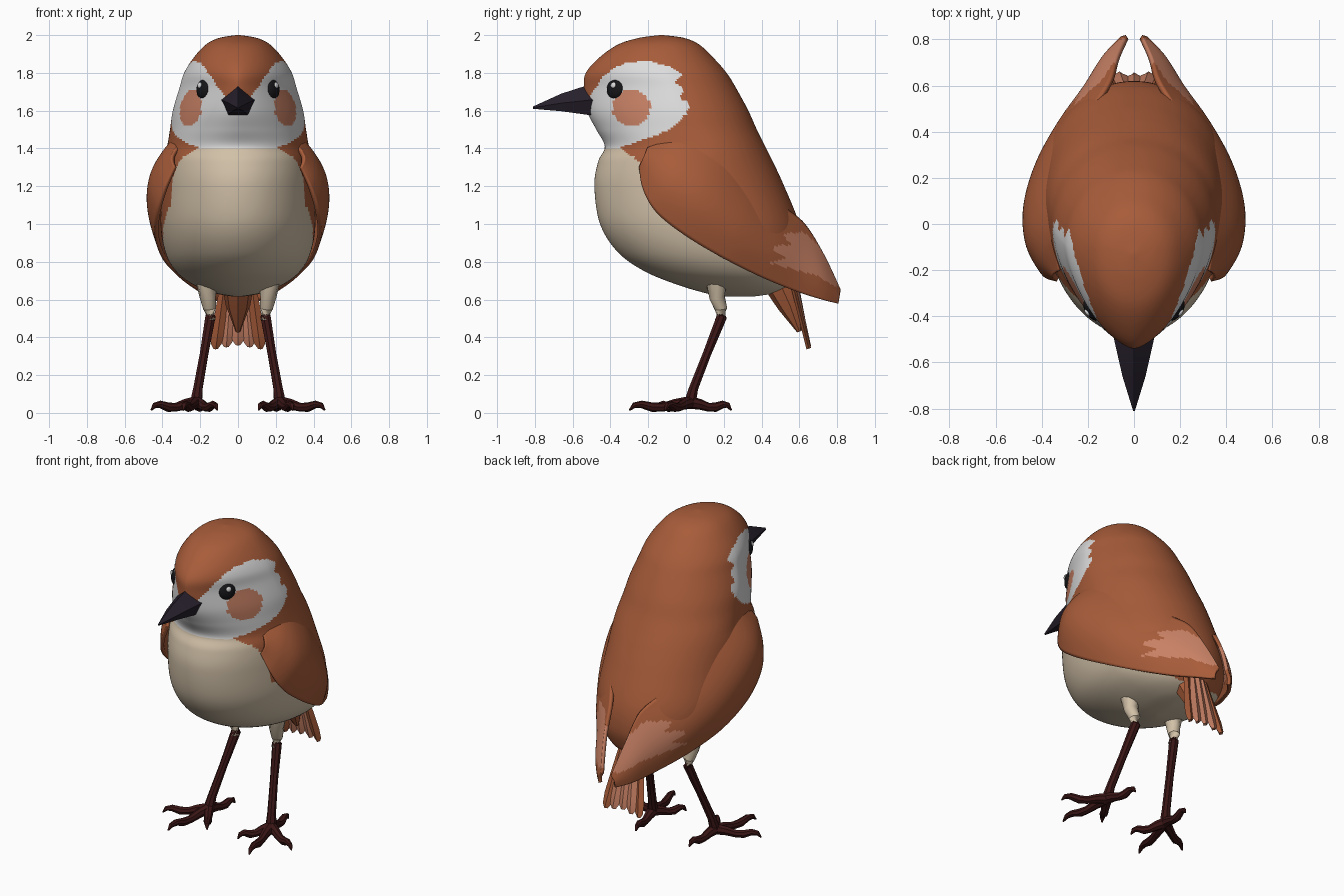
import bpy, bmesh, math
from mathutils import Vector

if "Cube" in bpy.data.objects:
    bpy.data.objects.remove(bpy.data.objects["Cube"])


def material(name, rgb):
    m = bpy.data.materials.new(name)
    m.diffuse_color = (*rgb, 1)
    m.use_nodes = True
    m.node_tree.nodes["Principled BSDF"].inputs["Base Color"].default_value = m.diffuse_color
    return m


BROWN = material("chestnut brown", (0.39, 0.107, 0.042))
SALMON = material("salmon", (0.58, 0.22, 0.13))
CREAM = material("cream", (0.64, 0.53, 0.39))
WHITE = material("pale grey white", (0.72, 0.72, 0.72))
BEAK = material("beak charcoal", (0.021, 0.015, 0.026))
LEG = material("dark maroon", (0.045, 0.008, 0.008))
BLACK = material("eye black", (0.008, 0.008, 0.01))


def finish(name, bm, mats, rule=None, mirror=False, angle=40, thick=0):
    """Turn a bmesh into an object; rule(face centre) picks the material."""
    bmesh.ops.recalc_face_normals(bm, faces=bm.faces)
    for f in bm.faces:
        f.material_index = rule(f.calc_center_median()) if rule else 0
    me = bpy.data.meshes.new(name)
    bm.to_mesh(me)
    bm.free()
    for m in mats:
        me.materials.append(m)
    ob = bpy.data.objects.new(name, me)
    bpy.context.collection.objects.link(ob)
    bpy.ops.object.select_all(action='DESELECT')
    ob.select_set(True)
    bpy.context.view_layer.objects.active = ob
    bpy.ops.object.shade_smooth_by_angle(angle=math.radians(angle))
    if thick:
        mod = ob.modifiers.new("thickness", 'SOLIDIFY')
        mod.thickness, mod.offset = thick, 0
    if mirror:
        ob.modifiers.new("mirror", 'MIRROR')
    return ob


def loft(rings, closed=True, caps=True):
    """Skin a list of equal-length point rings."""
    bm = bmesh.new()
    vs = [[bm.verts.new(p) for p in r] for r in rings]
    n = len(vs[0])
    for a, b in zip(vs, vs[1:]):
        for i in range(n if closed else n - 1):
            j = (i + 1) % n
            bm.faces.new((a[i], a[j], b[j], b[i]))
    if caps and closed:
        bm.faces.new(vs[0])
        bm.faces.new(vs[-1])
    return bm


def tube(points, radii, sides=8):
    pts = [Vector(p) for p in points]
    rings = []
    for i, p in enumerate(pts):
        d = pts[min(i + 1, len(pts) - 1)] - pts[max(i - 1, 0)]
        q = d.to_track_quat('Z', 'Y')
        rings.append([p + q @ Vector((math.cos(t), math.sin(t), 0)) * radii[i]
                      for t in (2 * math.pi * k / sides for k in range(sides))])
    return loft(rings)


def spline(rows, steps):
    """Catmull-Rom through rows of numbers."""
    out = []
    for i in range(len(rows) - 1):
        p = [rows[max(0, min(len(rows) - 1, i + k))] for k in (-1, 0, 1, 2)]
        for s in range(steps):
            t = s / steps
            out.append([0.5 * (2 * b + (c - a) * t + (2 * a - 5 * b + 4 * c - d) * t * t
                               + (3 * b - a - 3 * c + d) * t ** 3) for a, b, c, d in zip(*p)])
    return out + [list(rows[-1])]


def inside(y, z, poly):
    hit = False
    for (y1, z1), (y2, z2) in zip(poly, poly[1:] + poly[:1]):
        if (z1 > z) != (z2 > z) and y < (y2 - y1) * (z - z1) / (z2 - z1) + y1:
            hit = not hit
    return hit


# Body and head: z, front y, back y, half width, front roundness
sections = [
    (2.0, -.14, -.12, .01, 2), (1.985, -.25, -.01, .10, 2), (1.95, -.36, .07, .17, 2),
    (1.88, -.46, .145, .235, 1.8), (1.8, -.53, .215, .285, 1.6), (1.72, -.54, .265, .31, 1.5),
    (1.6, -.525, .33, .345, 1.6), (1.5, -.475, .375, .36, 1.8), (1.41, -.43, .42, .375, 2),
    (1.33, -.465, .46, .39, 2), (1.2, -.485, .52, .40, 2), (1.0, -.455, .60, .41, 2),
    (.85, -.36, .62, .385, 2), (.75, -.22, .60, .33, 2), (.68, -.05, .56, .24, 2),
    (.635, .1, .47, .13, 2), (.615, .2, .35, .02, 2)]


def power(v, n):
    return math.copysign(abs(v) ** (2 / n), v)


rings = []
for z, yf, yb, w, n in spline(sections, 9):
    yc = yf + (yb - yf) * .58
    ring = []
    for k in range(160):
        c, s = math.cos(math.pi * k / 80), math.sin(math.pi * k / 80)
        e = n if c < 0 else 2
        ring.append((w * power(s, e), yc + (yb - yc if c > 0 else yc - yf) * power(c, e), z))
    rings.append(ring)

mask = [(-.7, 1.405), (-.35, 1.405), (-.2, 1.455), (-.08, 1.5), (0, 1.58), (.02, 1.64),
        (-.03, 1.66), (-.01, 1.72), (-.06, 1.75), (-.02, 1.79), (-.08, 1.83), (-.2, 1.865),
        (-.38, 1.845), (-.46, 1.78), (-.7, 1.74)]
belly = [(-.7, 1.405), (-.35, 1.405), (-.27, 1.35), (-.2, 1.25), (-.16, 1.1), (-.03, 1.0),
         (.12, .9), (.3, .8), (.5, .71), (.6, .6), (-.7, .5)]


def plumage(p):
    if ((p.y + .29) / .1) ** 2 + ((p.z - 1.615) / .095) ** 2 < 1:
        return 3                                   # cheek spot
    forehead = p.z > 1.64 and abs(p.x) < .06 + (p.z - 1.66) * .7
    if inside(p.y, p.z, mask) and not forehead:
        return 2
    return 1 if inside(p.y, p.z, belly) else 0


finish("body", loft(rings), [BROWN, CREAM, WHITE, SALMON], plumage)

# Wings: lower edge y z x, upper edge y z x, bulge
stations = [
    (-.24, 1.30, .33, -.20, 1.40, .32, .02), (-.22, 1.18, .385, -.05, 1.44, .34, .05),
    (-.15, 1.06, .42, .08, 1.42, .34, .08), (0, .94, .43, .22, 1.36, .31, .09),
    (.2, .82, .39, .36, 1.25, .24, .09), (.4, .72, .30, .5, 1.1, .17, .075),
    (.58, .645, .20, .62, 1.0, .10, .05), (.72, .60, .12, .72, .84, .07, .03),
    (.80, .58, .05, .81, .65, .03, .01)]
sheet = []
for ly, lz, lx, uy, uz, ux, b in spline(stations, 10):
    sheet.append([(lx + (ux - lx) * v + b * math.sin(math.pi * v),
                   ly + (uy - ly) * v, lz + (uz - lz) * v) for v in (k / 28 for k in range(29))])
patch = [(.43, .80), (.52, .82), (.44, .88), (.55, .89), (.5, .95), (.62, .95), (.72, .86),
         (.80, .70), (.79, .66), (.68, .73), (.56, .76)]
finish("wing", loft(sheet, closed=False), [BROWN, SALMON],
       lambda p: int(inside(p.y, p.z, patch)), mirror=True, thick=.022)


# Tail: fan of flat feathers and a covert underneath
def feather(name, base, tip, width, mat, mirror):
    base, tip = Vector(base), Vector(tip)
    rows = []
    for t, w in ((0, .6), (.35, .8), (.75, 1), (.93, .8), (1, .35)):
        c, h = base.lerp(tip, t), width * w / 2
        rows.append([c + Vector(o) for o in ((-h, 0, 0), (0, -.012, -.004), (h, 0, 0), (0, .012, .004))])
    finish(name, loft(rows), [mat], mirror=mirror)


feather("tail_feather_middle", (0, .58, .70), (0, .645, .36), .075, SALMON, False)
feather("tail_feather_inner", (.035, .575, .70), (.062, .65, .35), .075, SALMON, True)
feather("tail_feather_outer", (.07, .56, .70), (.118, .65, .34), .07, BROWN, True)
finish("tail_covert", tube([(0, .50, .68), (0, .55, .57), (0, .60, .43)], [.085, .065, .012]), [BROWN])

# Beak
beak = []
for y, top, side, mid, low, under in ((-.44, 1.745, .1, 1.66, .055, 1.575),
                                      (-.52, 1.735, .082, 1.655, .05, 1.578),
                                      (-.66, 1.69, .05, 1.64, .03, 1.597),
                                      (-.81, 1.622, .004, 1.616, .003, 1.61)):
    beak.append([(0, y, top), (side, y, mid), (low, y, under), (-low, y, under), (-side, y, mid)])
finish("beak", loft(beak), [BEAK], angle=25)


# Eyes
def ball(name, centre, radius, flat, mat):
    bm = bmesh.new()
    bmesh.ops.create_uvsphere(bm, u_segments=20, v_segments=12, radius=radius)
    q = Vector((.8, -.58, .12)).to_track_quat('Z', 'Y')
    for v in bm.verts:
        v.co = q @ Vector((v.co.x, v.co.y, v.co.z * flat)) + Vector(centre)
    finish(name, bm, [mat], mirror=True)


ball("eye", (.183, -.375, 1.715), .052, .5, BLACK)
ball("eye_highlight", (.203, -.385, 1.735), .016, .5, WHITE)

# Legs and feet
finish("thigh", tube([(.165, .16, .70), (.16, .165, .61), (.15, .185, .55), (.145, .18, .49)],
                     [.06, .042, .034, .028], 10), [CREAM], mirror=True)
finish("shank", tube([(.148, .19, .56), (.146, .19, .51), (.18, .11, .31), (.212, .04, .13), (.222, .02, .05)],
                     [.028, .029, .024, .026, .034]), [LEG], mirror=True)
for name, tip_x, tip_y in (("front_toe", .29, -.30), ("outer_toe", .46, -.11),
                           ("inner_toe", .11, -.16), ("back_toe", .19, .24)):
    path = [(.222 + (tip_x - .222) * t, .02 + (tip_y - .02) * t, z)
            for t, z in ((0, .055), (.25, .045), (.45, .03), (.62, .03), (.8, .045), (.92, .04), (1, .014))]
    finish(name, tube(path, [.034, .028, .023, .025, .02, .015, .004]), [LEG], mirror=True)
